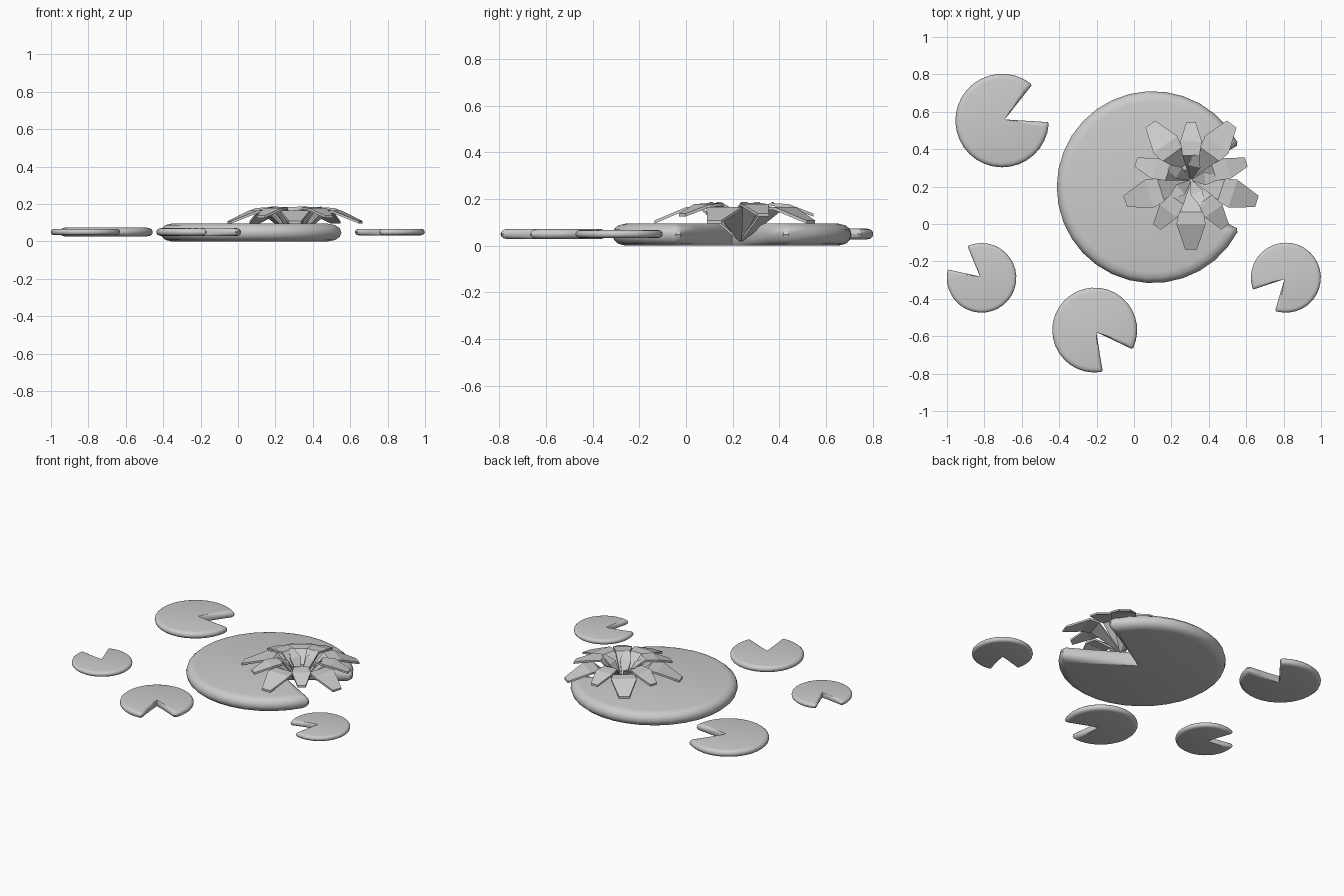
import bpy, bmesh
from math import sin, cos, radians, pi
from mathutils import Matrix, Vector

if "Cube" in bpy.data.objects:
    bpy.data.objects.remove(bpy.data.objects["Cube"])


def finish(bm, name, smooth):
    bmesh.ops.recalc_face_normals(bm, faces=bm.faces)
    me = bpy.data.meshes.new(name)
    bm.to_mesh(me)
    bm.free()
    ob = bpy.data.objects.new(name, me)
    bpy.context.collection.objects.link(ob)
    if smooth:
        bpy.ops.object.select_all(action='DESELECT')
        ob.select_set(True)
        bpy.context.view_layer.objects.active = ob
        bpy.ops.object.shade_smooth_by_angle(angle=radians(40))
    return ob


def pad_ring(bm, inset, z, half, segs):
    # Notched disc outline of unit radius, pulled in by inset; apex stays put
    r = 1 - inset
    a0 = half + inset * 0.9
    apex = Vector((0.06, 0, z))
    tip0 = Vector((cos(a0), sin(a0), 0)) * (r * 0.975)
    tip0.z = z
    pts = [apex, apex.lerp(tip0, 0.35), apex.lerp(tip0, 0.7), tip0]
    s = a0 + 0.035
    for i in range(segs + 1):
        a = s + (2 * pi - 2 * s) * i / segs
        pts.append(Vector((r * cos(a), r * sin(a), z)))
    pts += [Vector((p.x, -p.y, z)) for p in (pts[3], pts[2], pts[1])]
    return [bm.verts.new(p) for p in pts]


def lily_pad(name, x, y, z, radius, notch_deg, segs=28):
    bm = bmesh.new()
    profile = [(0.11, -0.092), (0.05, -0.078), (0.013, -0.045), (0, 0),
               (0.013, 0.045), (0.05, 0.078), (0.11, 0.092)]
    rings = [pad_ring(bm, d, h, radians(26), segs) for d, h in profile]
    n = len(rings[0])
    for lo, hi in zip(rings, rings[1:]):
        for i in range(n):
            j = (i + 1) % n
            bm.faces.new((lo[i], lo[j], hi[j], hi[i]))
    # Caps fan out from the notch apex
    for ring in (rings[0], rings[-1]):
        for i in range(1, n - 1):
            bm.faces.new((ring[0], ring[i], ring[i + 1]))
    bm.transform(Matrix.Translation((x, y, z)) @ Matrix.Rotation(radians(notch_deg), 4, 'Z')
                 @ Matrix.Scale(radius, 4))
    return finish(bm, name, True)


def petal(name, angle_deg, stations, thick=0.013):
    # stations: (distance out, top height, half width)
    bm = bmesh.new()
    rows = []
    for r, z, w in stations:
        rows.append([bm.verts.new(p) for p in
                     ((r, -w, z), (r, w, z), (r, w, z - thick), (r, -w, z - thick))])
    for a, b in zip(rows, rows[1:]):
        for i in range(4):
            j = (i + 1) % 4
            bm.faces.new((a[i], a[j], b[j], b[i]))
    bm.faces.new(rows[0])
    bm.faces.new(rows[-1])
    bm.transform(Matrix.Translation((0.305, 0.235, 0)) @ Matrix.Rotation(radians(angle_deg), 4, 'Z'))
    return finish(bm, name, False)


# Floating pads
lily_pad("large_pad", 0.10, 0.197, 0.0475, 0.513, 0)
lily_pad("small_pad_back_left", -0.705, 0.553, 0.05, 0.25, 24)
lily_pad("small_pad_left", -0.815, -0.288, 0.05, 0.186, 140)
lily_pad("small_pad_front", -0.21, -0.567, 0.05, 0.227, -53)
lily_pad("small_pad_right", 0.812, -0.287, 0.05, 0.187, 226)

# Flower: three whorls of five folded petals
long_petal = [(0.005, 0.03, 0.006), (0.17, 0.165, 0.065), (0.235, 0.165, 0.078), (0.37, 0.108, 0.032)]
mid_petal = [(0.005, 0.03, 0.006), (0.13, 0.183, 0.045), (0.205, 0.178, 0.058), (0.31, 0.138, 0.025)]
small_petal = [(0.004, 0.04, 0.005), (0.075, 0.15, 0.035), (0.14, 0.187, 0.014)]
for k in range(5):
    petal(f"outer_petal_{k}", 54 + 72 * k, long_petal)
    petal(f"middle_petal_{k}", 18 + 72 * k, mid_petal)
    petal(f"inner_petal_{k}", 6 + 72 * k, small_petal, 0.01)
